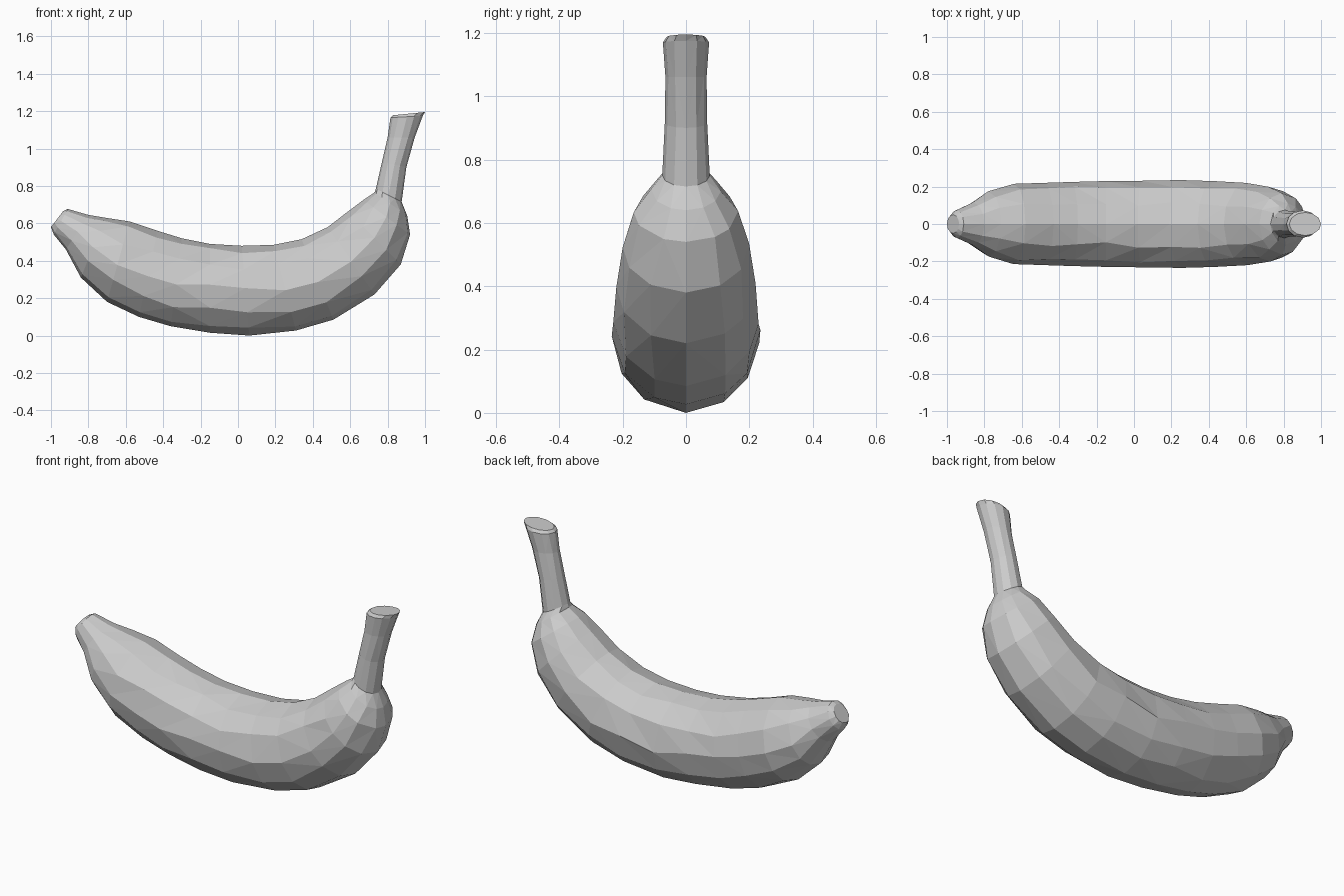
import bpy, bmesh, math, random
from mathutils import Vector

random.seed(4)
if "Cube" in bpy.data.objects:
    bpy.data.objects.remove(bpy.data.objects["Cube"], do_unlink=True)

SIDES = 12

skin = bpy.data.materials.new("plain grey")
skin.use_nodes = True
grey = (0.6, 0.6, 0.6, 1)
skin.diffuse_color = grey
skin.node_tree.nodes["Principled BSDF"].inputs["Base Color"].default_value = grey

# Each section: inner edge x, z; outer edge x, z; half width
BODY = [
    (-.935, .665, -1, .58, .05),
    (-.91, .677, -.985, .54, .075),
    (-.8, .645, -.92, .46, .115),
    (-.71, .63, -.84, .31, .175),
    (-.58, .61, -.7, .18, .215),
    (-.43, .56, -.53, .1, .22),
    (-.3, .52, -.36, .05, .225),
    (-.15, .49, -.15, .015, .23),
    (.02, .48, .06, 0, .232),
    (.19, .485, .31, .027, .235),
    (.34, .515, .51, .085, .23),
    (.48, .58, .73, .22, .22),
    (.59, .665, .87, .38, .2),
    (.67, .725, .92, .54, .165),
    (.73, .765, .905, .64, .11),
]
STEM = [
    (.737, .785, .875, .715, .075),
    (.77, .93, .9, .9, .067),
    (.8, 1.06, .945, 1.06, .065),
    (.815, 1.165, .988, 1.175, .073),
    (.83, 1.178, 1, 1.195, .062),
]


def ring(bm, section, jitter):
    """One oval cross-section between the inner and outer edges."""
    xi, zi, xo, zo, width = section
    inner, outer = Vector((xi, 0, zi)), Vector((xo, 0, zo))
    centre, half = (inner + outer) / 2, (inner - outer) / 2
    verts = []
    for i in range(SIDES):
        a = math.tau * i / SIDES
        if i % (SIDES // 2):
            a += random.uniform(-jitter, jitter)
        verts.append(bm.verts.new(centre + half * math.cos(a)
                                  + Vector((0, width * math.sin(a), 0))))
    return verts


# Fruit body and stem as one continuous faceted skin
bm = bmesh.new()
rings = [ring(bm, s, 0.09) for s in BODY] + [ring(bm, s, 0.04) for s in STEM]
for a, b in zip(rings, rings[1:]):
    for i in range(SIDES):
        j = (i + 1) % SIDES
        bm.faces.new((a[i], a[j], b[j], b[i]))

# Blunt blossom tip and cut stem end
bm.faces.new(rings[0])
bm.faces.new(rings[-1])
bmesh.ops.triangulate(bm, faces=[f for f in bm.faces if len(f.verts) == 4],
                      quad_method='SHORT_EDGE')
bmesh.ops.recalc_face_normals(bm, faces=bm.faces)

mesh = bpy.data.meshes.new("banana")
bm.to_mesh(mesh)
bm.free()
mesh.materials.append(skin)
banana = bpy.data.objects.new("banana", mesh)
bpy.context.collection.objects.link(banana)
